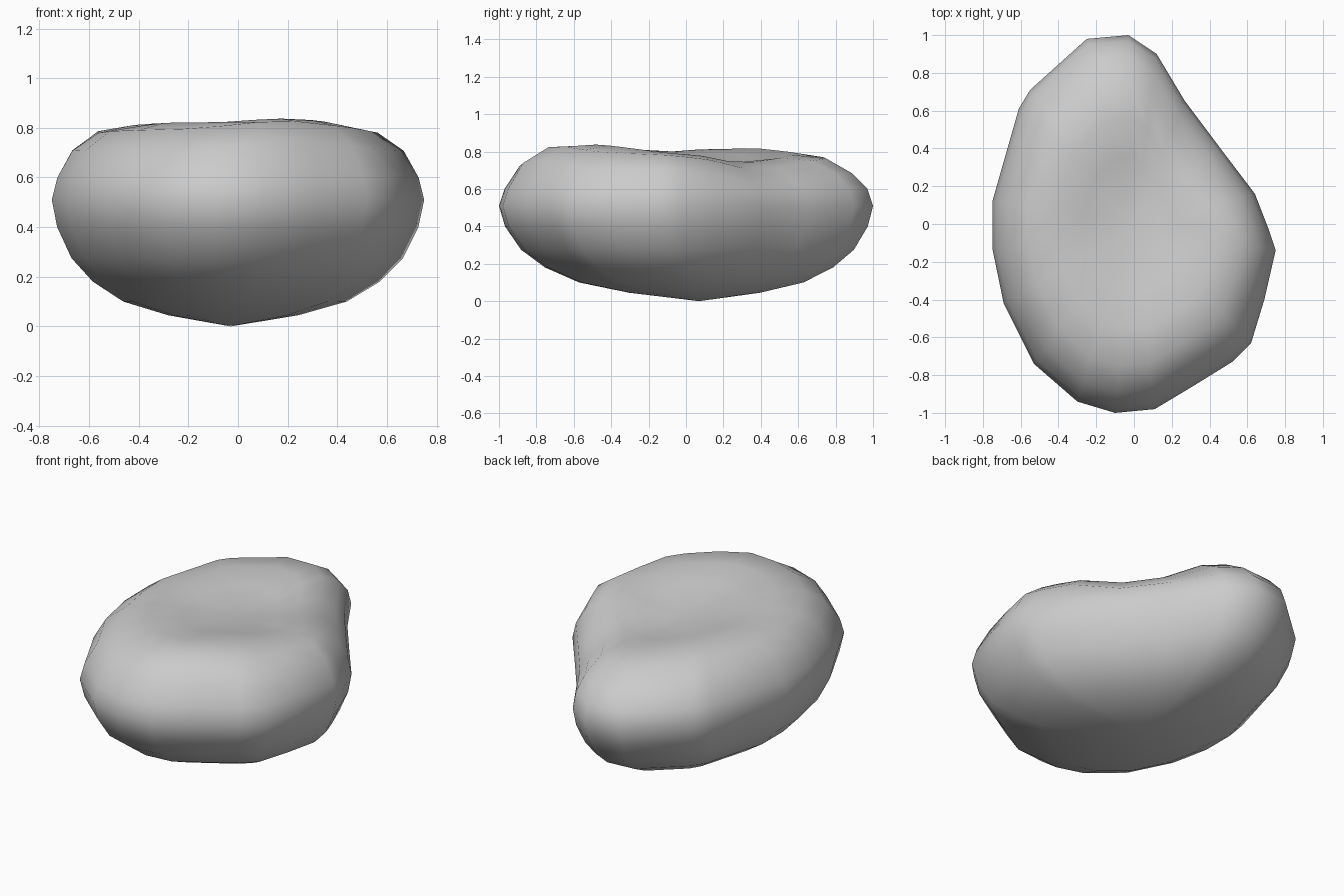
import bpy, bmesh, math

if "Cube" in bpy.data.objects:
    bpy.data.objects.remove(bpy.data.objects["Cube"])

# Plan outline of the cushion-like pebble at its widest level
outline = [(-0.03, 1.0), (0.12, 0.9), (0.27, 0.65), (0.45, 0.41), (0.64, 0.16),
           (0.71, -0.02), (0.75, -0.14), (0.69, -0.4), (0.62, -0.63), (0.52, -0.73),
           (0.31, -0.86), (0.11, -0.98), (-0.1, -1.0), (-0.3, -0.94), (-0.53, -0.74),
           (-0.69, -0.42), (-0.75, -0.13), (-0.75, 0.12), (-0.61, 0.61),
           (-0.55, 0.71), (-0.25, 0.98)]

# Vertical profile: (outline scale, height), underside up to the dished top
profile = [(0.35, 0.045), (0.6, 0.1), (0.77, 0.18), (0.89, 0.275), (0.97, 0.4),
           (1.0, 0.51), (0.97, 0.6), (0.89, 0.71), (0.75, 0.79), (0.56, 0.82),
           (0.36, 0.795), (0.17, 0.772)]


def bump(x, y, px, py, r):
    """Smooth falloff around a point in plan."""
    return math.exp(-((x - px) ** 2 + (y - py) ** 2) / r ** 2)


def top_offset(x, y):
    """Uneven rim: dip on the slanted side and at the tip, fuller front edge."""
    z = -0.085 * bump(x, y, 0.26, 0.36, 0.33)
    z -= 0.05 * max(0, y - 0.4)
    z += 0.04 * bump(x, y, 0.2, -0.72, 0.3)
    z -= 0.015 * bump(x, y, 0.0, -0.5, 0.15)
    z -= 0.02 * bump(x, y, -0.42, -0.1, 0.18)
    z -= 0.02 * bump(x, y, 0.38, -0.1, 0.15)
    return z


bm = bmesh.new()
rings = []
for i, (s, h) in enumerate(profile):
    cx, cy = (-0.03 * (1 - s), 0.07 * (1 - s)) if i < 5 else (0, 0)
    ring = []
    for ox, oy in outline:
        x, y = cx + s * ox, cy + s * oy
        ring.append(bm.verts.new((x, y, h + (top_offset(x, y) if i > 6 else 0))))
    rings.append(ring)

# Skin between rings, then close both ends with fans
n = len(outline)
for lo, hi in zip(rings, rings[1:]):
    for k in range(n):
        j = (k + 1) % n
        bm.faces.new((lo[k], lo[j], hi[j], hi[k]))
for ring, tip in ((rings[0], (-0.03, 0.07, 0)), (rings[-1], (0, 0, 0.755))):
    c = bm.verts.new(tip)
    for k in range(n):
        bm.faces.new((ring[k], ring[(k + 1) % n], c))
bmesh.ops.recalc_face_normals(bm, faces=bm.faces)
for f in bm.faces:
    f.smooth = True

mesh = bpy.data.meshes.new("dished_pebble")
bm.to_mesh(mesh)
bm.free()
bpy.context.collection.objects.link(bpy.data.objects.new("dished_pebble", mesh))
